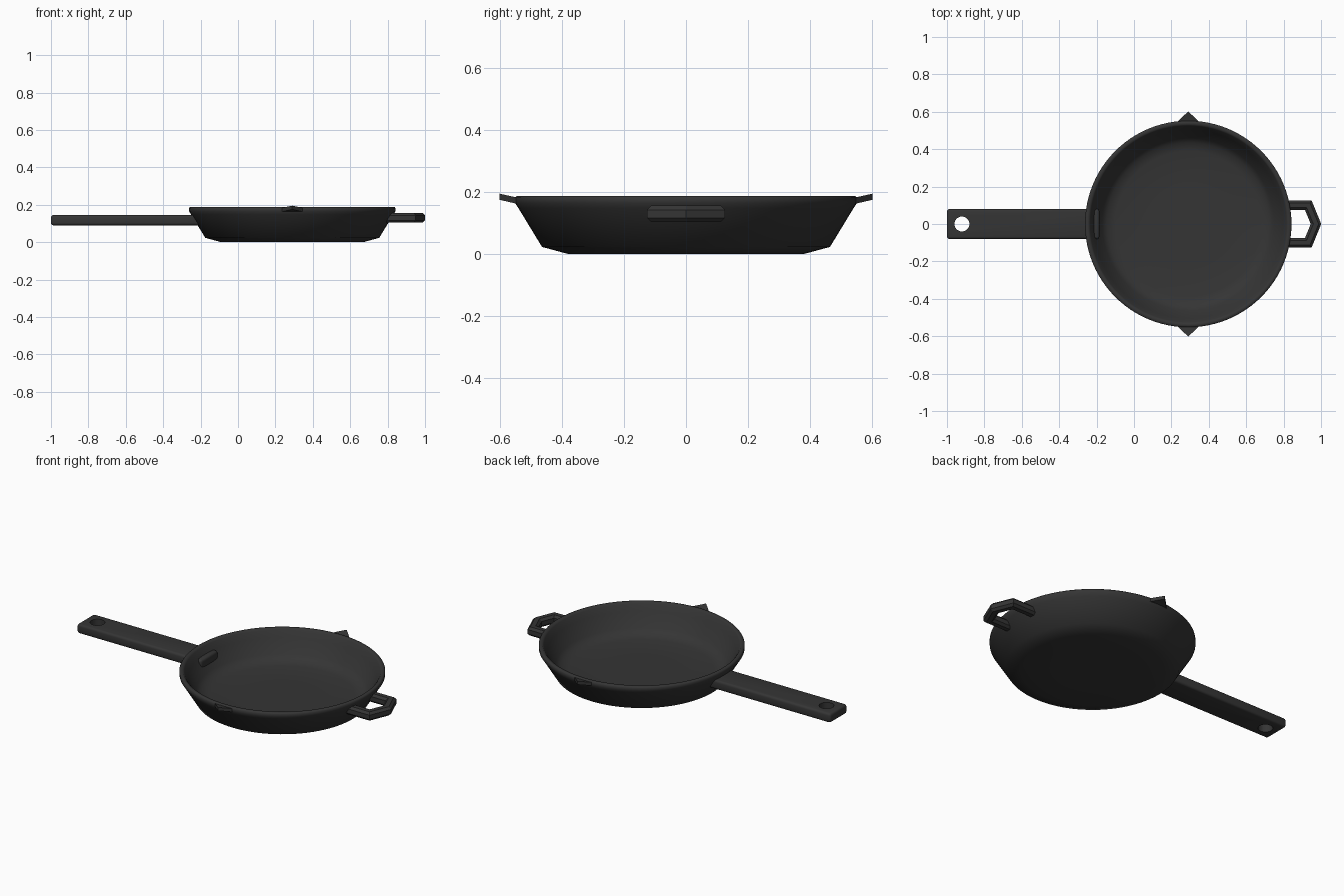
import bpy, bmesh, math
from mathutils import Vector

if "Cube" in bpy.data.objects:
    bpy.data.objects.remove(bpy.data.objects["Cube"], do_unlink=True)

iron = bpy.data.materials.new("black_cast_iron")
iron.use_nodes = True
COLOUR = (0.035, 0.035, 0.035, 1)
iron.diffuse_color = COLOUR
iron.node_tree.nodes["Principled BSDF"].inputs["Base Color"].default_value = COLOUR

PAN_X = 0.29


def finish(name, bm, angle=40):
    """Turn a bmesh into a smooth shaded, coloured object."""
    bmesh.ops.recalc_face_normals(bm, faces=bm.faces)
    mesh = bpy.data.meshes.new(name)
    bm.to_mesh(mesh)
    bm.free()
    mesh.materials.append(iron)
    obj = bpy.data.objects.new(name, mesh)
    bpy.context.collection.objects.link(obj)
    bpy.ops.object.select_all(action="DESELECT")
    obj.select_set(True)
    bpy.context.view_layer.objects.active = obj
    bpy.ops.object.shade_smooth_by_angle(angle=math.radians(angle))
    return obj


def loft(bm, rings, closed_ends=True):
    """Bridge matching rings of points with quads."""
    loops = [[bm.verts.new(p) for p in ring] for ring in rings]
    for a, b in zip(loops, loops[1:]):
        for i in range(len(a)):
            j = (i + 1) % len(a)
            bm.faces.new((a[i], a[j], b[j], b[i]))
    if closed_ends:
        bm.faces.new(loops[0])
        bm.faces.new(loops[-1])


# Pan body: turned profile from the underside, over the rim, to the cooking floor
profile = [(0.2, 0), (0.38, 0), (0.465, 0.023), (0.541, 0.148), (0.552, 0.165),
           (0.552, 0.182), (0.547, 0.188), (0.532, 0.188), (0.525, 0.18),
           (0.505, 0.145), (0.46, 0.065), (0.435, 0.042), (0.39, 0.03), (0.2, 0.03)]
SEGMENTS = 96
turns = [math.tau * i / SEGMENTS for i in range(SEGMENTS)]
bm = bmesh.new()
loft(bm, [[(PAN_X + r * math.cos(t), r * math.sin(t), z) for t in turns] for r, z in profile])
finish("pan_body", bm, 60)

# Long handle: bevelled bar whose end shows inside the pan
bm = bmesh.new()
bmesh.ops.create_cube(bm, size=1)
for v in bm.verts:
    v.co = Vector((v.co.x * 0.815 - 0.5925, v.co.y * 0.16, v.co.z * 0.055 + 0.1175))
bmesh.ops.bevel(bm, geom=bm.edges[:], offset=0.013, segments=3, profile=0.5, affect="EDGES")
handle = finish("long_handle", bm)

# Hanging hole
bpy.ops.mesh.primitive_cylinder_add(vertices=32, radius=0.04, depth=0.3, location=(-0.92, 0, 0.12))
cutter = bpy.context.object
cutter.name = "hanging_hole_cutter"
cutter.hide_render = True
cut = handle.modifiers.new("hanging_hole", "BOOLEAN")
cut.operation = "DIFFERENCE"
cut.object = cutter
bpy.context.view_layer.objects.active = handle
bpy.ops.object.modifier_apply(modifier=cut.name)
bpy.data.objects.remove(cutter, do_unlink=True)

# Helper grip: chamfered bar swept round a pointed loop with mitred corners
path = [Vector(p) for p in ((0.795, 0.1), (0.932, 0.1), (0.973, 0), (0.932, -0.1), (0.795, -0.1))]
H, C = 0.026, 0.013
section = [(H, C), (C, H), (-C, H), (-H, C), (-H, -C), (-C, -H), (C, -H), (H, -C)]


def normal(a, b):
    d = (b - a).normalized()
    return Vector((-d.y, d.x))


rings = []
for i, p in enumerate(path):
    before = normal(path[max(i - 1, 0)], path[max(i, 1)])
    after = normal(path[min(i, len(path) - 2)], path[min(i + 1, len(path) - 1)])
    mitre = (before + after) / (1 + before.dot(after))
    rings.append([(p.x + mitre.x * u, p.y + mitre.y * u, 0.13 + w) for u, w in section])
bm = bmesh.new()
loft(bm, rings)
finish("helper_grip", bm, 30)

# Pour spouts: small upturned wedges on both sides of the rim
for side, name in ((1, "back_spout"), (-1, "front_spout")):
    bm = bmesh.new()
    loft(bm, [[(PAN_X - 0.065, side * 0.54, z), (PAN_X + 0.065, side * 0.54, z),
               (PAN_X, side * 0.602, z + 0.014)] for z in (0.161, 0.181)])
    finish(name, bm, 30)
